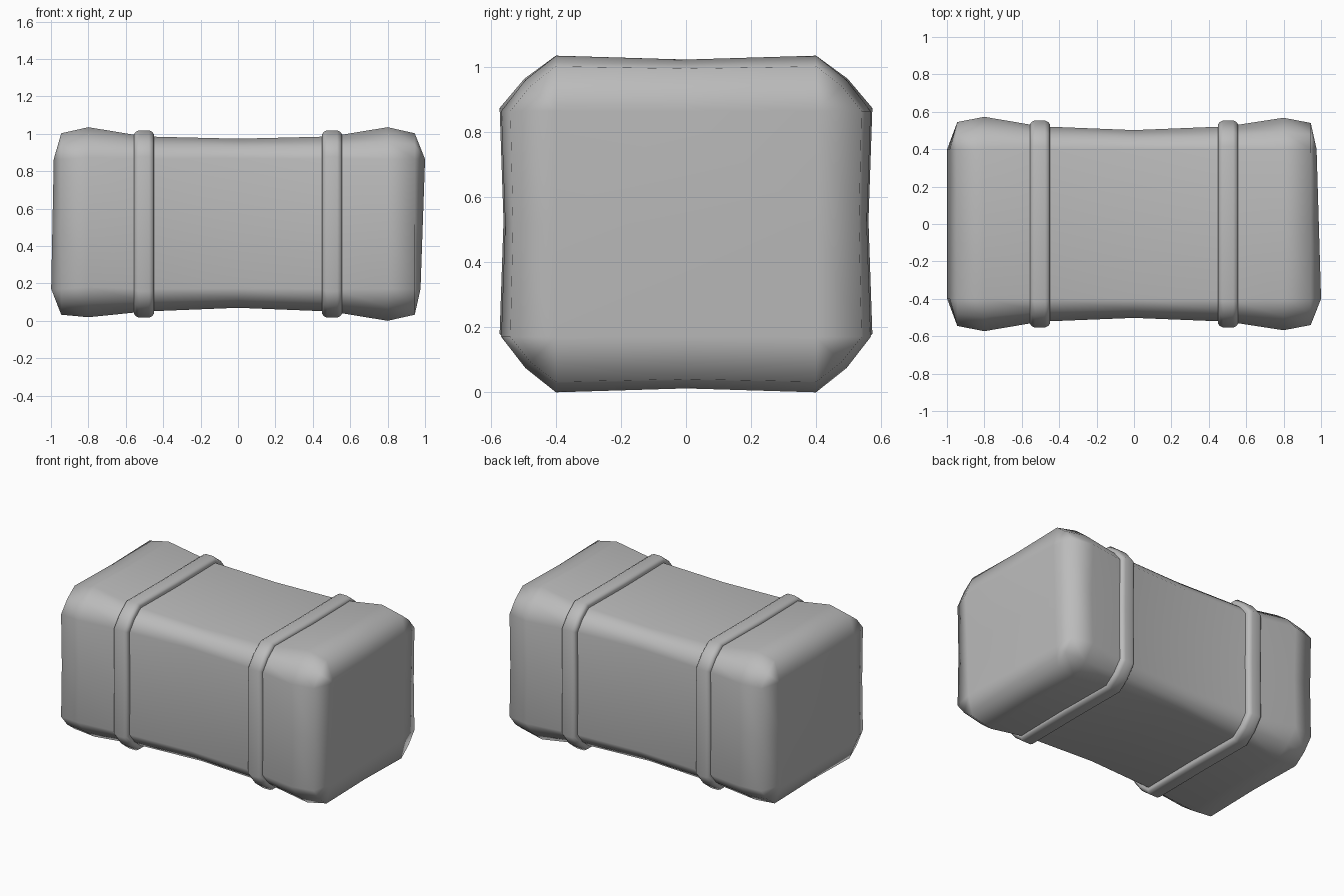
import bpy, bmesh, math

cube = bpy.data.objects.get("Cube")
if cube:
    bpy.data.objects.remove(cube, do_unlink=True)

grey = bpy.data.materials.new("plain grey")
grey.use_nodes = True
grey.diffuse_color = (0.5, 0.5, 0.5, 1)
grey.node_tree.nodes["Principled BSDF"].inputs["Base Color"].default_value = (0.5, 0.5, 0.5, 1)

MID_Z = 0.5175
FLAT_Y, FLAT_Z = 0.4, 0.347


def section(half_y, half_z, dip=0.0, grow=0.0):
    """Chamfered rectangle with slightly sunken sides, counter-clockwise in y, z."""
    fy, fz = FLAT_Y + grow, FLAT_Z + grow
    cy = fy + 0.56 * (half_y - fy)
    cz = fz + 0.56 * (half_z - fz)
    quarter = [(half_y, fz), (cy, cz), (fy, half_z)]
    top = quarter + [(0, half_z - dip)]
    left = [(-y, z) for y, z in reversed(quarter)] + [(-half_y + dip, 0)]
    half = top + left
    return half + [(-y, -z) for y, z in half]


def loft(name, rings, capped):
    """Join a row of sections, each given as a list of 3D points."""
    bm = bmesh.new()
    loops = [[bm.verts.new(p) for p in ring] for ring in rings]
    pairs = list(zip(loops, loops[1:]))
    if not capped:
        pairs.append((loops[-1], loops[0]))
    for a, b in pairs:
        for i in range(len(a)):
            j = (i + 1) % len(a)
            bm.faces.new((a[i], a[j], b[j], b[i]))
    if capped:
        bm.faces.new(loops[0])
        bm.faces.new(loops[-1])
    bmesh.ops.remove_doubles(bm, verts=bm.verts[:], dist=0.001)
    bmesh.ops.recalc_face_normals(bm, faces=bm.faces[:])
    mesh = bpy.data.meshes.new(name)
    bm.to_mesh(mesh)
    bm.free()
    mesh.materials.append(grey)
    obj = bpy.data.objects.new(name, mesh)
    bpy.context.collection.objects.link(obj)
    bpy.ops.object.select_all(action="DESELECT")
    obj.select_set(True)
    bpy.context.view_layer.objects.active = obj
    bpy.ops.object.shade_smooth_by_angle(angle=math.radians(80))
    # Keep the broad faces evenly shaded
    weighted = obj.modifiers.new("even_shading", "WEIGHTED_NORMAL")
    weighted.keep_sharp = True
    return obj


# Waisted body: x, half depth, half height, lift, side dip
stations = [(-0.945, 0.545, 0.485, 0, 0.008), (-0.8, 0.573, 0.508, 0.0095, 0.012),
            (-0.5, 0.522, 0.468, 0, 0.005), (0, 0.502, 0.452, 0.004, 0.003),
            (0.5, 0.522, 0.468, 0, 0.005), (0.8, 0.568, 0.5175, 0, 0.012),
            (0.945, 0.54, 0.485, 0, 0.008)]
rings = [[(x, y, MID_Z + lift + z) for y, z in section(hy, hz, dip)]
         for x, hy, hz, lift, dip in stations]


def end_ring(x, lean_y, lean_z):
    """Small flat end, leaning a little."""
    return [(x + lean_y * y + lean_z * z, y, MID_Z + z) for y, z in section(FLAT_Y, FLAT_Z)]


loft("body", [end_ring(-0.992, 0, 0.02)] + rings + [end_ring(0.976, -0.03, 0.035)], True)

# Raised bands: offset along x, height above the body
half_band = [(0.055, -0.02), (0.053, 0.01), (0.045, 0.022), (0.027, 0.031)]
band_profile = [(-dx, rise) for dx, rise in half_band] + half_band[::-1]
for name, centre in (("left_band", 0.503), ("right_band", -0.503)):
    loft(name, [[(centre + dx, y, MID_Z + z)
                 for y, z in section(0.523 + rise, 0.47 + rise, dip=0.003, grow=rise * 0.4)]
                for dx, rise in band_profile], False)
